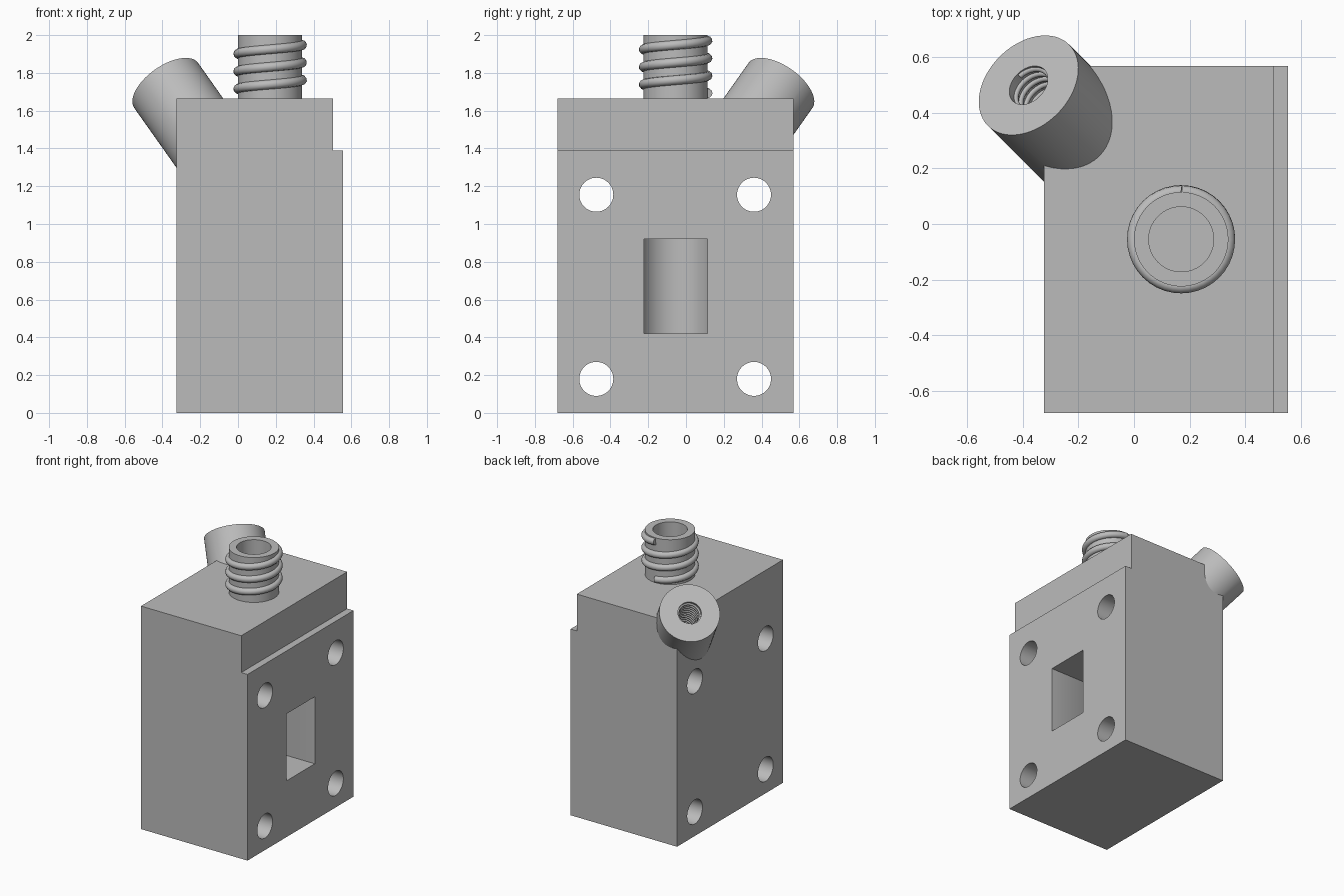
import bpy
from math import cos, sin, pi
from mathutils import Vector

if "Cube" in bpy.data.objects:
    bpy.data.objects.remove(bpy.data.objects["Cube"])

GREY = (0.5, 0.5, 0.5, 1)
mat = bpy.data.materials.new("machined grey")
mat.use_nodes = True
mat.diffuse_color = GREY
mat.node_tree.nodes["Principled BSDF"].inputs["Base Color"].default_value = GREY


def finish(ob, name):
    ob.name = name
    ob.data.materials.clear()
    ob.data.materials.append(mat)
    return ob


def box(name, lo, hi):
    lo, hi = Vector(lo), Vector(hi)
    bpy.ops.mesh.primitive_cube_add(size=1, location=(lo + hi) / 2)
    ob = bpy.context.object
    ob.scale = hi - lo
    bpy.ops.object.transform_apply(location=False, rotation=False)
    return finish(ob, name)


def rod(name, a, b, r, sides=64):
    """Cylinder running from point a to point b."""
    a, b = Vector(a), Vector(b)
    bpy.ops.mesh.primitive_cylinder_add(vertices=sides, radius=r, depth=(b - a).length,
                                        location=(a + b) / 2)
    ob = bpy.context.object
    ob.rotation_euler = (b - a).to_track_quat("Z", "Y").to_euler()
    return finish(ob, name)


def boolean(target, tool, operation):
    mod = target.modifiers.new(operation, "BOOLEAN")
    mod.operation, mod.object, mod.solver = operation, tool, "EXACT"
    bpy.context.view_layer.objects.active = target
    bpy.ops.object.modifier_apply(modifier=mod.name)
    bpy.data.objects.remove(tool)


def coil(name, base, axis, radius, wire, pitch, turns, start=-pi / 2, steps=40):
    """Round-wire helix climbing along an axis."""
    curve = bpy.data.curves.new(name, "CURVE")
    curve.dimensions = "3D"
    curve.bevel_depth, curve.bevel_resolution = wire, 3
    curve.use_fill_caps = True
    spline = curve.splines.new("POLY")
    count = int(turns * steps)
    spline.points.add(count)
    for i, p in enumerate(spline.points):
        a = start + 2 * pi * i / steps
        p.co = (radius * cos(a), radius * sin(a), pitch * i / steps, 1)
    ob = bpy.data.objects.new(name, curve)
    bpy.context.collection.objects.link(ob)
    ob.location = base
    ob.rotation_euler = Vector(axis).to_track_quat("Z", "Y").to_euler()
    bpy.ops.object.select_all(action="DESELECT")
    ob.select_set(True)
    bpy.context.view_layer.objects.active = ob
    bpy.ops.object.convert(target="MESH")
    ob = finish(bpy.context.object, name)
    bpy.ops.object.shade_smooth_by_angle(angle=pi / 4)
    return ob


# Main block with a stepped mounting side
LEFT, RIGHT, FRONT, BACK, TOP = -0.325, 0.555, -0.68, 0.57, 1.665
PX, PY = 0.17, -0.055
body = box("valve_body", (LEFT, FRONT, 0), (RIGHT, BACK, TOP))
boolean(body, box("step", (0.503, FRONT - 1, 1.39), (1, BACK + 1, 2)), "DIFFERENCE")

# Upright spigot and slanted boss
boolean(body, rod("spigot", (PX, PY, 1.5), (PX, PY, 2), 0.17), "UNION")
mouth = Vector((-0.38, 0.5, 1.733))
out = Vector((-0.5, 0.5, 0.5 ** 0.5))
boolean(body, rod("boss", mouth - out * 0.6, mouth, 0.207), "UNION")

# Mounting holes through the block
for y in (-0.475, 0.36):
    for z in (0.18, 1.155):
        boolean(body, rod("hole", (-1, y, z), (1, y, z), 0.09, 48), "DIFFERENCE")

# Side window opening into a round chamber, with its two feed bores
boolean(body, rod("chamber", (PX, PY, 0.42), (PX, PY, 0.92), 0.19), "DIFFERENCE")
boolean(body, box("window", (PX, PY - 0.168, 0.42), (1, PY + 0.168, 0.92)), "DIFFERENCE")
boolean(body, rod("bore", (PX, PY, 0.8), (PX, PY, 2.1), 0.117), "DIFFERENCE")
boolean(body, rod("slant_bore", mouth - out * 1.05, mouth + out * 0.1, 0.08), "DIFFERENCE")

bpy.ops.object.select_all(action="DESELECT")
body.select_set(True)
bpy.context.view_layer.objects.active = body
bpy.ops.object.shade_smooth_by_angle(angle=pi / 6)

# Threads
coil("spigot_thread", (PX, PY, 1.692), (0, 0, 1), 0.17, 0.025, 0.093, 3)
coil("boss_inner_thread", mouth - out * 0.4, out, 0.08, 0.011, 0.035, 11)
